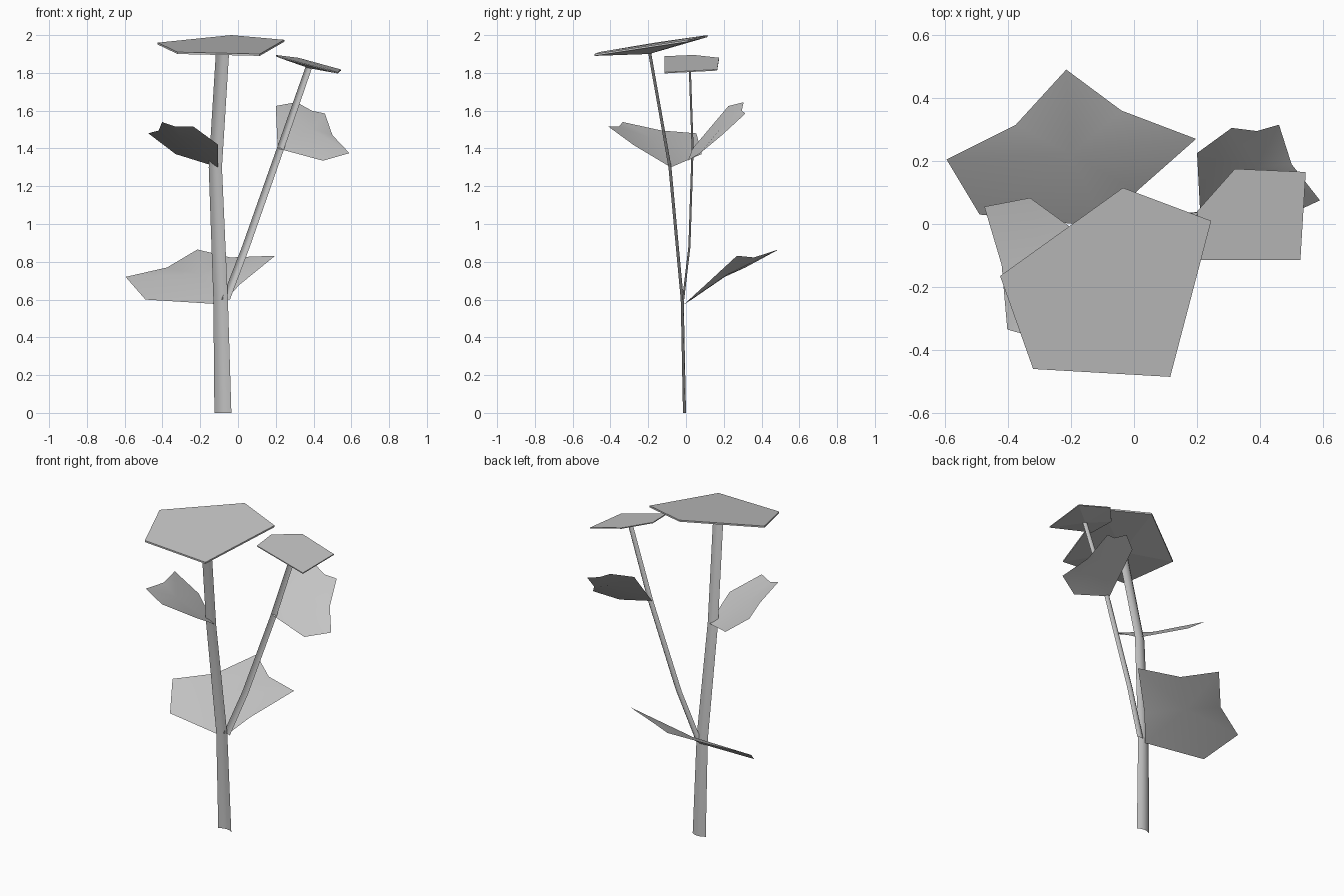
import bpy
from mathutils import Vector

cube = bpy.data.objects.get("Cube")
if cube:
    bpy.data.objects.remove(cube, do_unlink=True)

grey = bpy.data.materials.new("plain_grey")
grey.use_nodes = True
colour = (0.55, 0.55, 0.55, 1)
grey.diffuse_color = colour
grey.node_tree.nodes["Principled BSDF"].inputs["Base Color"].default_value = colour


def add(name, verts, faces, smooth):
    mesh = bpy.data.meshes.new(name)
    mesh.from_pydata(verts, [], faces)
    mesh.materials.append(grey)
    for poly in mesh.polygons:
        poly.use_smooth = smooth
    obj = bpy.data.objects.new(name, mesh)
    bpy.context.collection.objects.link(obj)
    return obj


def stem(name, path, depth, steps=4):
    """Open, shallow gutter swept along (x, y, z, width) points."""
    verts, faces = [], []
    row = steps + 1
    for x, y, z, width in path:
        for i in range(row):
            t = 2 * i / steps - 1
            verts.append((x + t * width / 2, y + depth * (0.5 - t * t), z))
    for j in range(len(path) - 1):
        for i in range(steps):
            a = j * row + i
            faces.append((a, a + 1, a + row + 1, a + row))
    add(name, verts, faces, True)


def leaf(name, outline):
    """Thin sheet fanned from its middle."""
    n = len(outline)
    middle = sum((Vector(p) for p in outline), Vector()) / n
    add(name, list(outline) + [middle], [((i + 1) % n, i, n) for i in range(n)], True)


def flower(name, rim, tip, thick):
    """Flat five-sided top, thin rim and shallow cone underneath."""
    n = len(rim)
    lower = [(x, y, z - thick) for x, y, z in rim]
    faces = [tuple(reversed(range(n)))]
    for i in range(n):
        k = (i + 1) % n
        faces += [(i, k, n + k, n + i), (n + i, n + k, 2 * n)]
    add(name, rim + lower + [tip], faces, False)


# Stems
stem("main_stem", [(-0.08, -0.008, 0, 0.09), (-0.092, -0.02, 0.6, 0.077),
                   (-0.12, -0.085, 1.3, 0.07), (-0.082, -0.193, 1.91, 0.07)], 0.016)
stem("side_stem", [(-0.065, -0.015, 0.6, 0.045), (0.042, 0.018, 0.88, 0.042),
                   (0.225, 0.035, 1.4, 0.04), (0.375, 0.02, 1.83, 0.036)], 0.011)

# Flower heads
flower("main_flower", [(-0.035, 0.115, 2.0), (0.245, 0.01, 1.975), (0.115, -0.485, 1.9),
                       (-0.32, -0.46, 1.91), (-0.425, -0.165, 1.96)],
       (-0.08, -0.195, 1.9), 0.01)
flower("side_flower", [(0.2, 0.04, 1.895), (0.32, 0.175, 1.88), (0.545, 0.165, 1.818),
                       (0.528, -0.115, 1.803), (0.212, -0.115, 1.888)],
       (0.375, 0.02, 1.825), 0.006)

# Leaves
leaf("lower_leaf", [(-0.09, -0.01, 0.575), (-0.49, 0.03, 0.6), (-0.595, 0.205, 0.72),
                    (-0.375, 0.315, 0.77), (-0.215, 0.49, 0.865), (-0.04, 0.36, 0.823),
                    (0.197, 0.27, 0.832), (0.01, 0.105, 0.68)])
leaf("left_leaf", [(0.21, 0.035, 1.4), (0.2, 0.225, 1.625), (0.31, 0.305, 1.645),
                   (0.39, 0.295, 1.6), (0.46, 0.315, 1.585), (0.5, 0.19, 1.47),
                   (0.59, 0.075, 1.375), (0.45, 0.01, 1.335)])
leaf("right_leaf", [(-0.105, -0.08, 1.3), (-0.33, 0.083, 1.37), (-0.475, 0.055, 1.48),
                    (-0.42, -0.13, 1.495), (-0.402, -0.335, 1.54), (-0.33, -0.355, 1.515),
                    (-0.235, -0.41, 1.515), (-0.105, -0.28, 1.42)])
